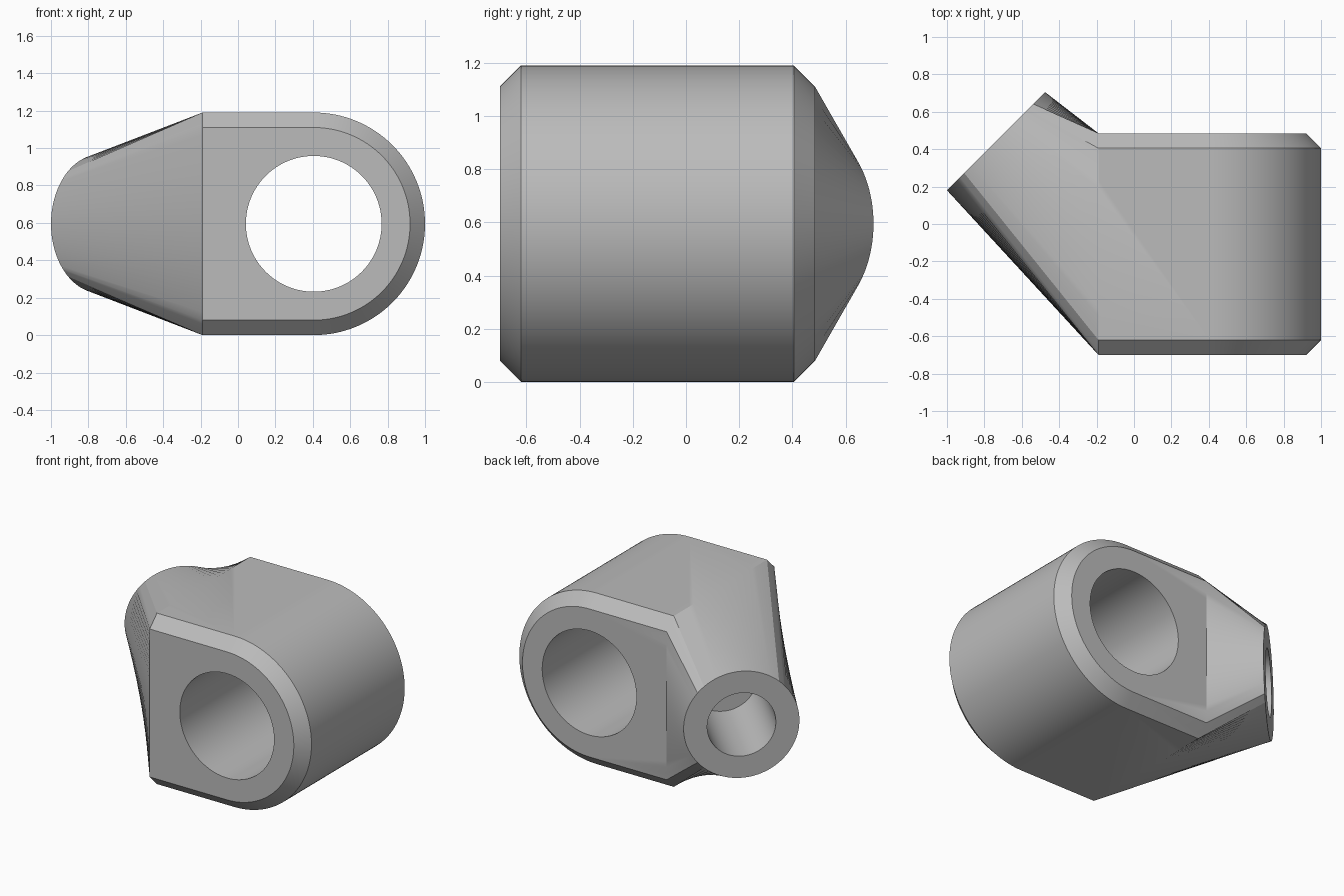
import bpy, bmesh, math
from mathutils import Vector

cube = bpy.data.objects.get("Cube")
if cube:
    bpy.data.objects.remove(cube, do_unlink=True)

R = 0.595                      # rounded end radius and mid height
END_X, AXIS_X = -0.19, 0.405   # flat end and bore axis
FRONT, BACK, CHAMFER = -0.70, 0.485, 0.08
NECK = Vector((-0.7375, 0.4425, R))
NECK_R, NECK_BORE, NECK_DEPTH = 0.371, 0.22, 0.68
ACROSS = Vector((1, 1, 0)).normalized()
OUT = Vector((-1, 1, 0)).normalized()

grey = bpy.data.materials.new("plain grey")
grey.use_nodes = True
grey.diffuse_color = (0.5, 0.5, 0.5, 1)
grey.node_tree.nodes["Principled BSDF"].inputs["Base Color"].default_value = grey.diffuse_color


def outline(bm, y, inset):
    """U-shaped ring of the block at depth y."""
    r, n = R - inset, 64
    pts = [(END_X, R + r)]
    for i in range(n + 1):
        a = math.pi / 2 - math.pi * i / n
        pts.append((AXIS_X + r * math.cos(a), R + r * math.sin(a)))
    pts.append((END_X, R - r))
    return [bm.verts.new((x, y, z)) for x, z in pts]


def split_edge(edge, count):
    start, end = edge.verts
    for k in range(count, 1, -1):
        _, start = bmesh.utils.edge_split(edge, start, 1 / k)
        edge = next(e for e in start.link_edges if end in e.verts)


# Block: chamfered prism, open at its flat end
bm = bmesh.new()
rings = [outline(bm, y, inset) for y, inset in (
    (FRONT, CHAMFER), (FRONT + CHAMFER, 0), (BACK - CHAMFER, 0), (BACK, CHAMFER))]
for a, b in zip(rings, rings[1:]):
    for i in range(len(a) - 1):
        bm.faces.new((a[i], a[i + 1], b[i + 1], b[i]))
bm.faces.new(rings[0])
bm.faces.new(rings[-1])

# Neck: ruled loft from the flat end to an angled circle
for e in [e for e in bm.edges if e.is_boundary]:
    split_edge(e, 24 if e.calc_length() > 0.5 else 4)
mid_y = (FRONT + BACK) / 2
rim = sorted({v for e in bm.edges if e.is_boundary for v in e.verts},
             key=lambda v: (math.atan2(v.co.z - R, v.co.y - mid_y) + 1e-4) % math.tau)
steps = [(rim[(i + 1) % len(rim)].co - v.co).length for i, v in enumerate(rim)]
circle = []
for i in range(len(rim)):
    a = math.tau * sum(steps[:i]) / sum(steps)
    circle.append(bm.verts.new(NECK + NECK_R * (ACROSS * math.cos(a) + Vector((0, 0, math.sin(a))))))
for i in range(len(rim)):
    j = (i + 1) % len(rim)
    bm.faces.new((rim[i], rim[j], circle[j], circle[i]))
bm.faces.new(circle)
bmesh.ops.recalc_face_normals(bm, faces=bm.faces)
mesh = bpy.data.meshes.new("angled_bracket")
bm.to_mesh(mesh)
bm.free()
bracket = bpy.data.objects.new("angled_bracket", mesh)
bpy.context.collection.objects.link(bracket)
mesh.materials.append(grey)


def drill(name, centre, direction, radius, depth):
    bpy.ops.mesh.primitive_cylinder_add(vertices=96, radius=radius, depth=depth, location=centre)
    cutter = bpy.context.object
    cutter.name = name
    cutter.rotation_euler = direction.to_track_quat("Z", "Y").to_euler()
    cutter.data.materials.append(grey)
    bpy.context.view_layer.update()
    mod = bracket.modifiers.new(name, "BOOLEAN")
    mod.operation, mod.solver, mod.object = "DIFFERENCE", "EXACT", cutter
    bpy.context.view_layer.objects.active = bracket
    bpy.ops.object.modifier_apply(modifier=name)
    bpy.data.objects.remove(cutter, do_unlink=True)


# Through bore and blind neck bore
drill("main_bore", Vector((AXIS_X, mid_y, R)), Vector((0, 1, 0)), 0.363, 2)
drill("neck_bore", NECK, OUT, NECK_BORE, 2 * NECK_DEPTH)

bpy.ops.object.select_all(action="DESELECT")
bracket.select_set(True)
bpy.context.view_layer.objects.active = bracket
bpy.ops.object.shade_smooth_by_angle(angle=math.radians(25))
